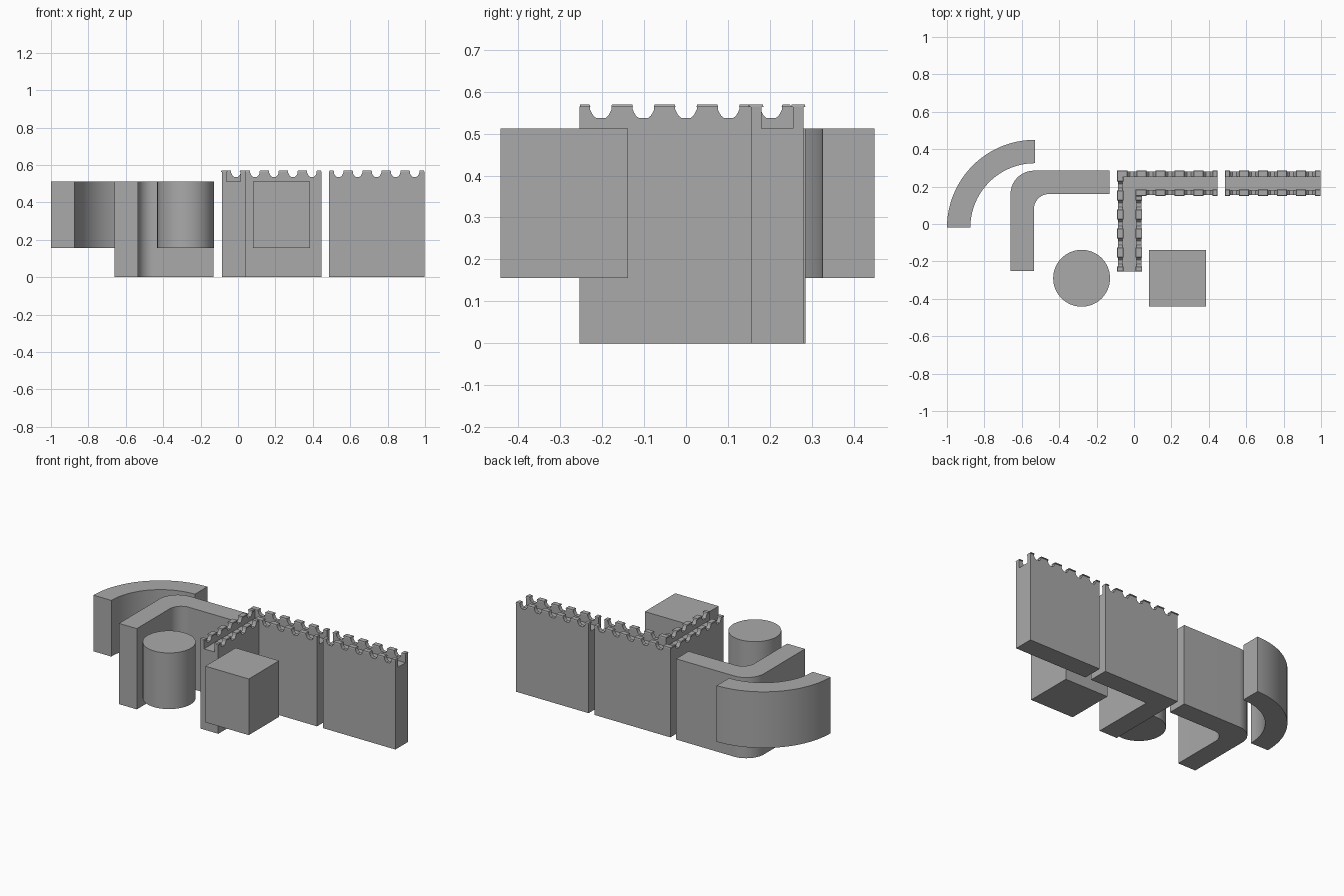
import bpy, bmesh, math
from mathutils import Vector

if "Cube" in bpy.data.objects:
    bpy.data.objects.remove(bpy.data.objects["Cube"])

stone = bpy.data.materials.new("stone grey")
stone.diffuse_color = (0.4, 0.4, 0.4, 1)
stone.use_nodes = True
stone.node_tree.nodes["Principled BSDF"].inputs["Base Color"].default_value = stone.diffuse_color

FLOOR, TOP, LOW = 0.512, 0.565, 0.156
PERIOD, HALF = 0.1016, 0.0258      # notch spacing and half width
T, RIM = 0.125, 0.025              # wall and parapet thickness


def add_prism(bm, base, sweep):
    """Extrude a closed 3D polygon along a vector."""
    f = bm.faces.new([bm.verts.new(p) for p in base])
    r = bmesh.ops.extrude_face_region(bm, geom=[f])
    vs = [v for v in r["geom"] if isinstance(v, bmesh.types.BMVert)]
    bmesh.ops.translate(bm, verts=vs, vec=sweep)


def finish(name, bm, smooth=False):
    bmesh.ops.recalc_face_normals(bm, faces=bm.faces)
    me = bpy.data.meshes.new(name)
    bm.to_mesh(me)
    bm.free()
    ob = bpy.data.objects.new(name, me)
    bpy.context.collection.objects.link(ob)
    me.materials.append(stone)
    if smooth:
        bpy.ops.object.select_all(action="DESELECT")
        ob.select_set(True)
        bpy.context.view_layer.objects.active = ob
        bpy.ops.object.shade_smooth_by_angle(angle=math.radians(30))
    return ob


def prism(name, pts, z0, z1, smooth=False):
    bm = bmesh.new()
    add_prism(bm, [(x, y, z0) for x, y in pts], (0, 0, z1 - z0))
    return finish(name, bm, smooth)


def arc(cx, cy, r, a0, a1, n=24):
    return [(cx + r * math.cos(math.radians(a0 + (a1 - a0) * i / n)),
             cy + r * math.sin(math.radians(a0 + (a1 - a0) * i / n))) for i in range(n + 1)]


def rect(x0, x1, y0, y1):
    return [(x0, y0), (x1, y0), (x1, y1), (x0, y1)]


def cut(ob, cutter):
    m = ob.modifiers.new("cut", "BOOLEAN")
    m.operation, m.solver, m.object = "DIFFERENCE", "EXACT", cutter
    bpy.context.view_layer.objects.active = ob
    bpy.ops.object.modifier_apply(modifier=m.name)
    bpy.data.objects.remove(cutter)


def notches(specs):
    """Round-bottomed crenel cutters: (axis, centre, from, to)."""
    half = [(-HALF, 0.6), (-HALF, 0.558), (-0.0225, 0.551), (-0.018, 0.543), (-0.011, 0.537)]
    prof = half + [(-u, z) for u, z in reversed(half)]
    bm = bmesh.new()
    for axis, c, a, b in specs:
        if axis == "x":
            add_prism(bm, [(c + u, a, z) for u, z in prof], (0, b - a, 0))
        else:
            add_prism(bm, [(a, c + u, z) for u, z in prof], (b - a, 0, 0))
    return finish("notch_cutter", bm)


def caps(name, rects):
    """Thin bevelled slabs on top of the merlons."""
    bm = bmesh.new()
    for x0, x1, y0, y1 in rects:
        z, b = 0.563, 0.002
        add_prism(bm, [(x, y, z) for x, y in rect(x0, x1, y0, y1)], (0, 0, 0.007))
        bm.verts.ensure_lookup_table()
        mid = Vector(((x0 + x1) / 2, (y0 + y1) / 2, 0))
        for v in bm.verts[-4:]:                      # taper the upper face
            v.co.x += math.copysign(b, mid.x - v.co.x)
            v.co.y += math.copysign(b, mid.y - v.co.y)
    return finish(name, bm)


def spans(start, end, centres):
    """Merlon intervals left between the notches, with a slight overhang."""
    edges = [start] + [e for c in sorted(centres) for e in (c - HALF - 0.001, c + HALF + 0.001)] + [end]
    edges = [e for e in edges]
    out = list(zip(edges[::2], edges[1::2]))
    g = 0.002
    return [(a - (g if i else 0), b + (g if i < len(out) - 1 else 0)) for i, (a, b) in enumerate(out)]


# Plain quarter-round wall
prism("curved_wall", arc(-0.53, -0.02, 0.47, 90, 180, 32) + arc(-0.53, -0.02, 0.345, 180, 90, 32),
      LOW, FLOOR, True)

# Plain corner wall with rounded bend
prism("rounded_corner_wall",
      [(-0.66, -0.25)] + arc(-0.535, 0.16, T, 180, 90) + [(-0.13, 0.285), (-0.13, 0.16)]
      + arc(-0.455, 0.08, 0.08, 90, 180) + [(-0.535, -0.25)], 0, FLOOR, True)

# Plain round and square towers
prism("round_tower", arc(-0.28, -0.29, 0.152, 0, 360, 64)[:-1], LOW, FLOOR, True)
prism("square_tower", rect(0.08, 0.385, -0.442, -0.138), LOW, FLOOR)

# Straight battlement wall
Y0, Y1, O = 0.155, 0.28, 0.005
X0, X1 = 0.487, 0.996
wall = prism("straight_battlement_wall", rect(X0, X1, Y0, Y1), 0, TOP)
cut(wall, prism("walk_cutter", rect(X0 - 0.1, X1 + 0.1, Y0 + RIM, Y1 - RIM), FLOOR, 0.7))
cs = [X0 + PERIOD * (i + 0.5) for i in range(5)]
cut(wall, notches([("x", c, Y0 - 0.1, Y1 + 0.1) for c in cs]))
caps("straight_wall_caps", [(a, b, y - O, y + RIM + O)
                            for a, b in spans(X0, X1, cs) for y in (Y0, Y1 - RIM)])

# Corner battlement wall
L, R, F = -0.086, 0.446, -0.254
M = L + T
wall = prism("corner_battlement_wall",
             [(L, F), (M, F), (M, Y0), (R, Y0), (R, Y1), (L, Y1)], 0, TOP)
cut(wall, prism("walk_cutter",
                [(L + RIM, F - 0.1), (M - RIM, F - 0.1), (M - RIM, Y0 + RIM), (R + 0.1, Y0 + RIM),
                 (R + 0.1, Y1 - RIM), (L + RIM, Y1 - RIM)], FLOOR, 0.7))
xs = [R - PERIOD * (i + 0.5) for i in range(5)]
ys = [F + PERIOD * (i + 0.5) for i in range(5)]
cut(wall, notches([("x", c, Y0 - 0.05, Y1 + 0.05) for c in xs[:4]]
                  + [("y", c, L - 0.05, M + 0.05) for c in ys[:4]]
                  + [("x", xs[4], Y1 - RIM - 0.01, Y1 + 0.05),
                     ("y", ys[4], L - 0.05, L + RIM + 0.01)]))
tops = [(a, b, Y1 - RIM - O, Y1 + O) for a, b in spans(L - O, R, xs)]
tops += [(a, b, Y0 - O, Y0 + RIM + O) for a, b in spans(M - RIM - O, R, xs[:4])]
tops += [(L - O, L + RIM + O, a, b) for a, b in spans(F, Y1 - RIM - O, ys)]
tops += [(M - RIM - O, M + O, a, b) for a, b in spans(F, Y0 - O, ys[:4])]
caps("corner_wall_caps", tops)
